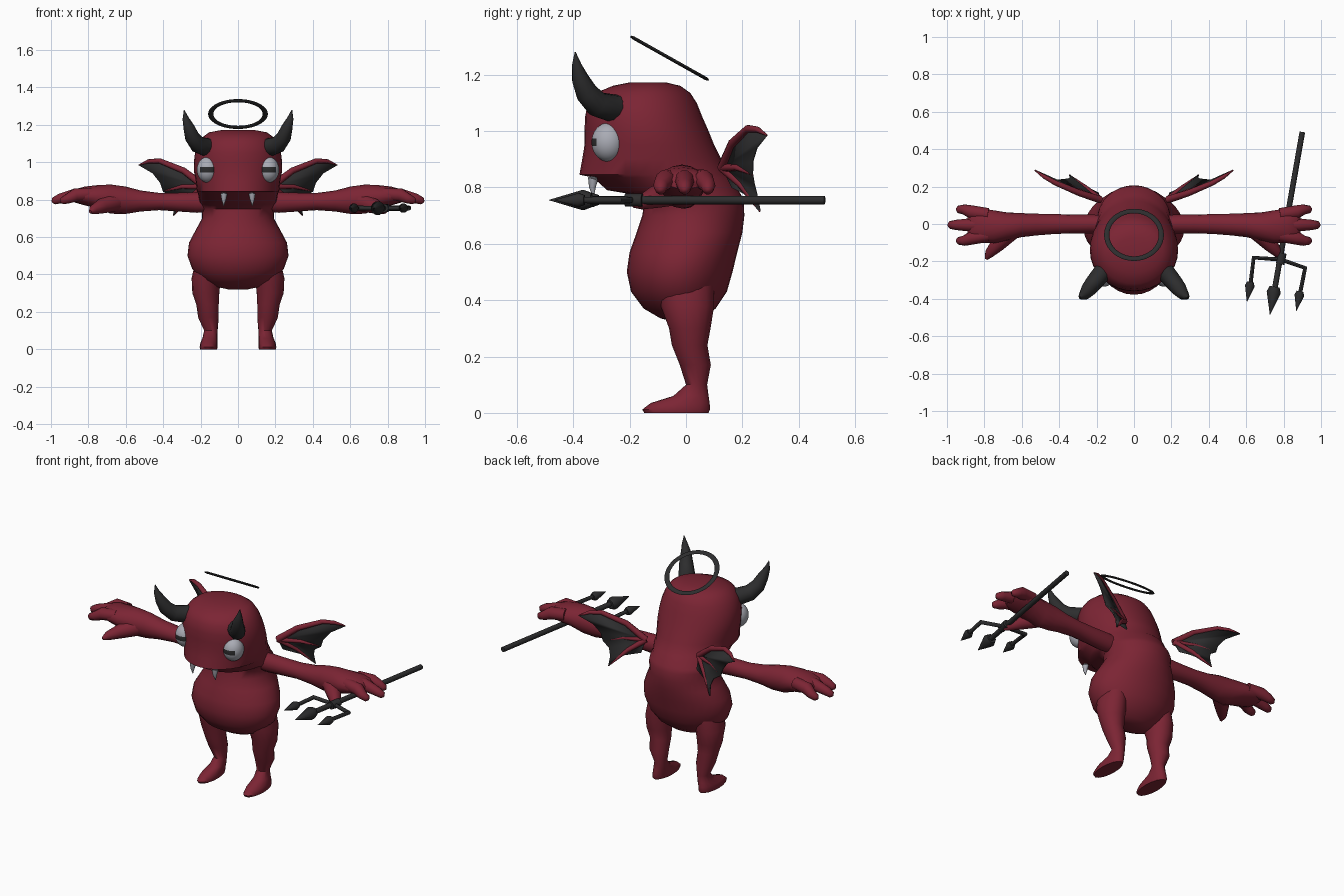
import bpy, bmesh, math
from mathutils import Vector as V

if "Cube" in bpy.data.objects:
    bpy.data.objects.remove(bpy.data.objects["Cube"])


def material(name, col):
    m = bpy.data.materials.new(name)
    m.diffuse_color = (*col, 1)
    m.use_nodes = True
    m.node_tree.nodes["Principled BSDF"].inputs["Base Color"].default_value = m.diffuse_color
    return m


RED = material("deep_red", (0.2, 0.018, 0.034))
BLACK = material("charcoal", (0.026, 0.026, 0.027))
GREY = material("pale_grey", (0.40, 0.41, 0.46))


def finish(name, bm, mats, angle=50):
    bmesh.ops.recalc_face_normals(bm, faces=bm.faces[:])
    me = bpy.data.meshes.new(name)
    bm.to_mesh(me)
    bm.free()
    for m in mats:
        me.materials.append(m)
    me.polygons.foreach_set("use_smooth", [True] * len(me.polygons))
    me.set_sharp_from_angle(angle=math.radians(angle))
    ob = bpy.data.objects.new(name, me)
    bpy.context.collection.objects.link(ob)
    return ob


def ring(c, u, v, n):
    c, u, v = V(c), V(u), V(v)
    return [c + u * math.cos(2 * math.pi * i / n) + v * math.sin(2 * math.pi * i / n) for i in range(n)]


def loft(name, rings, mat, angle=50):
    """Skin a stack of rings and cap both ends."""
    bm = bmesh.new()
    rows = [[bm.verts.new(p) for p in r] for r in rings]
    n = len(rows[0])
    for a, b in zip(rows, rows[1:]):
        for i in range(n):
            j = (i + 1) % n
            bm.faces.new((a[i], a[j], b[j], b[i]))
    bm.faces.new(rows[0])
    bm.faces.new(rows[-1])
    return finish(name, bm, [mat], angle)


def tube(name, pts, radii, mat, n=10, s=1):
    """Round tapered tube along a path; s = -1 mirrors it."""
    pts = [V((p[0] * s, p[1], p[2])) for p in pts]
    rings = []
    for i, p in enumerate(pts):
        t = (pts[min(i + 1, len(pts) - 1)] - pts[max(i - 1, 0)]).normalized()
        u = t.cross(V((0, 0, 1)) if abs(t.z) < 0.95 else V((0, 1, 0))).normalized()
        rings.append(ring(p, u * radii[i], t.cross(u) * radii[i], n))
    return loft(name, rings, mat)


# Torso and head: z, half width, front y, back y
BODY = [(.32, .05, -.03, .03), (.335, .12, -.09, .06), (.37, .19, -.15, .105), (.43, .245, -.195, .145),
        (.5, .27, -.21, .165), (.57, .262, -.2, .182), (.64, .225, -.175, .2), (.7, .192, -.155, .207),
        (.75, .195, -.148, .205), (.775, .2, -.19, .195), (.79, .205, -.28, .185), (.835, .215, -.33, .16),
        (.845, .22, -.378, .15), (.9, .226, -.368, .125), (.95, .235, -.36, .1), (1.0, .236, -.36, .08),
        (1.05, .23, -.358, .058), (1.1, .212, -.348, .038), (1.135, .188, -.32, .015),
        (1.16, .155, -.26, -.02), (1.172, .09, -.2, -.07)]
loft("body_and_head", [ring((0, (f + b) / 2, z), (w, 0, 0), (0, (b - f) / 2, 0), 32)
                       for z, w, f, b in BODY], RED)

# Leg: z, centre x, half width, front y, back y
LEG = [(.46, .16, .07, -.1, .1), (.38, .17, .078, -.09, .1), (.3, .172, .072, -.06, .087),
       (.24, .163, .06, -.05, .076), (.17, .158, .055, -.022, .088), (.1, .145, .036, 0, .075),
       (.06, .15, .04, -.045, .08), (.035, .155, .046, -.125, .084), (.012, .157, .048, -.155, .085),
       (0, .157, .045, -.148, .08)]
# Arm: x, centre y, centre z, half depth, half height
ARM = [(.12, 0, .785, .045, .05), (.22, 0, .785, .05, .055), (.32, 0, .787, .05, .05), (.42, 0, .79, .053, .046),
       (.52, -.003, .793, .058, .056), (.6, -.006, .797, .064, .073), (.68, -.014, .803, .076, .078),
       (.75, -.015, .815, .088, .063), (.82, -.008, .82, .092, .05), (.87, -.005, .82, .085, .036),
       (.89, -.005, .815, .06, .02)]
HORN = [(.11, -.2, 1.08), (.17, -.26, 1.08), (.215, -.315, 1.095), (.245, -.352, 1.135),
        (.262, -.375, 1.185), (.28, -.388, 1.235), (.288, -.393, 1.28)]

for s, side in ((1, "left"), (-1, "right")):
    loft(side + "_leg", [ring((s * x, (f + b) / 2, z), (w, 0, 0), (0, (b - f) / 2, 0), 16)
                         for z, x, w, f, b in LEG], RED)
    loft(side + "_arm", [ring((s * x, y, z), (0, d, 0), (0, 0, h), 16) for x, y, z, d, h in ARM], RED)

    # Fingers and thumb
    for i, (y0, y1, xt) in enumerate(((.05, .078, .95), (-.005, -.005, .995), (-.06, -.09, .95))):
        tube(f"{side}_finger_{i + 1}", [(.78, y0, .83), (.87, (y0 + y1) / 2, .825), (xt - .04, y1, .805),
             (xt - .01, y1, .793), (xt, y1, .788)], (.035, .036, .027, .02, .006), RED, 10, s)
    tube(side + "_thumb", [(.66, -.04, .785), (.73, -.11, .765), (.775, -.16, .745), (.79, -.187, .735)],
         (.05, .04, .025, .008), RED, 10, s)

    # Horn
    tube(side + "_horn", HORN, (.046, .05, .046, .04, .031, .017, .002), BLACK, 12, s)

    # Eye with a dark slot pupil facing forward
    bm = bmesh.new()
    bmesh.ops.create_uvsphere(bm, u_segments=40, v_segments=32, radius=1)
    for f in bm.faces:
        c = f.calc_center_median()
        f.material_index = int(abs(c.z) < .19 and c.y < 0 and abs(c.x) < .68)
    for v in bm.verts:
        v.co = V((s * .162 + v.co.x * .058, -.275 + v.co.y * .06, .96 + v.co.z * .069))
    finish(side + "_eye", bm, [GREY, BLACK])

    # Fang
    tube(side + "_fang", [(.075, -.315, .86), (.075, -.33, .83), (.076, -.332, .8), (.077, -.328, .765)],
         (.019, .018, .012, .001), GREY, 8, s)

    # Wing: dark membrane fanned from the hub, red ribs along its fingers
    hub, lead, elbow, tip = (.18, .13, .87), (.29, .165, .955), (.42, .22, 1.008), (.53, .287, .985)
    mid, low, root = (.4, .235, .845), (.345, .262, .715), (.19, .165, .8)
    edge = [lead, elbow, tip, (.455, .25, .94), (.415, .235, .89), mid, (.355, .24, .815),
            (.34, .25, .775), low, (.29, .215, .775), root]
    bm = bmesh.new()
    pts = [bm.verts.new((s * x, y, z)) for x, y, z in [hub] + edge]
    for a, b in zip(pts[1:], pts[2:]):
        bm.faces.new((pts[0], a, b))
    wing = finish(side + "_wing_membrane", bm, [BLACK])
    solid = wing.modifiers.new("thickness", "SOLIDIFY")
    solid.thickness, solid.offset = .008, 0
    tube(side + "_wing_leading_edge", [hub, lead, elbow, (.48, .253, 1.005), tip],
         (.02, .017, .014, .011, .003), RED, 8, s)
    tube(side + "_wing_middle_rib", [hub, (.3, .18, .87), mid], (.016, .011, .003), RED, 8, s)
    tube(side + "_wing_lower_rib", [hub, (.26, .195, .81), low], (.018, .013, .003), RED, 8, s)

# Halo: flattened tilted ring
bm = bmesh.new()
N, M, tilt = 40, 8, math.radians(-29.3)
grid = []
for i in range(N):
    a = 2 * math.pi * i / N
    row = []
    for j in range(M):
        b = 2 * math.pi * j / M
        r, h = .146 + .014 * math.cos(b), .006 * math.sin(b)
        x, y = r * math.cos(a), r * math.sin(a)
        row.append(bm.verts.new((x, -.058 + y * math.cos(tilt) - h * math.sin(tilt),
                                 1.258 + y * math.sin(tilt) + h * math.cos(tilt))))
    grid.append(row)
for i in range(N):
    for j in range(M):
        i2, j2 = (i + 1) % N, (j + 1) % M
        bm.faces.new((grid[i][j], grid[i2][j], grid[i2][j2], grid[i][j2]))
finish("halo", bm, [BLACK])

# Trident: shaft, crossbar with side prongs, arrow heads
Z = .755
tube("trident_shaft", [(.9, .492, Z), (.752, -.35, Z)], (.015, .015), BLACK, 12)
tube("trident_left_prong", [(.785, -.19, Z), (.64, -.18, Z), (.622, -.33, Z)], (.011, .013, .011), BLACK, 8)
tube("trident_right_prong", [(.785, -.19, Z), (.915, -.235, Z), (.886, -.38, Z)], (.011, .013, .011), BLACK, 8)
tube("trident_collar", [(.793, -.155, Z), (.781, -.215, Z)], (.023, .023), BLACK, 12)
for name, base, tip, r in (("centre", (.752, -.335), (.727, -.485), .038),
                           ("left", (.623, -.31), (.604, -.415), .026),
                           ("right", (.888, -.36), (.868, -.465), .026)):
    b, t = V((*base, Z)), V((*tip, Z))
    tube(f"trident_{name}_head", [b, b.lerp(t, .2), t], (r * .7, r, .001), BLACK, 10)
